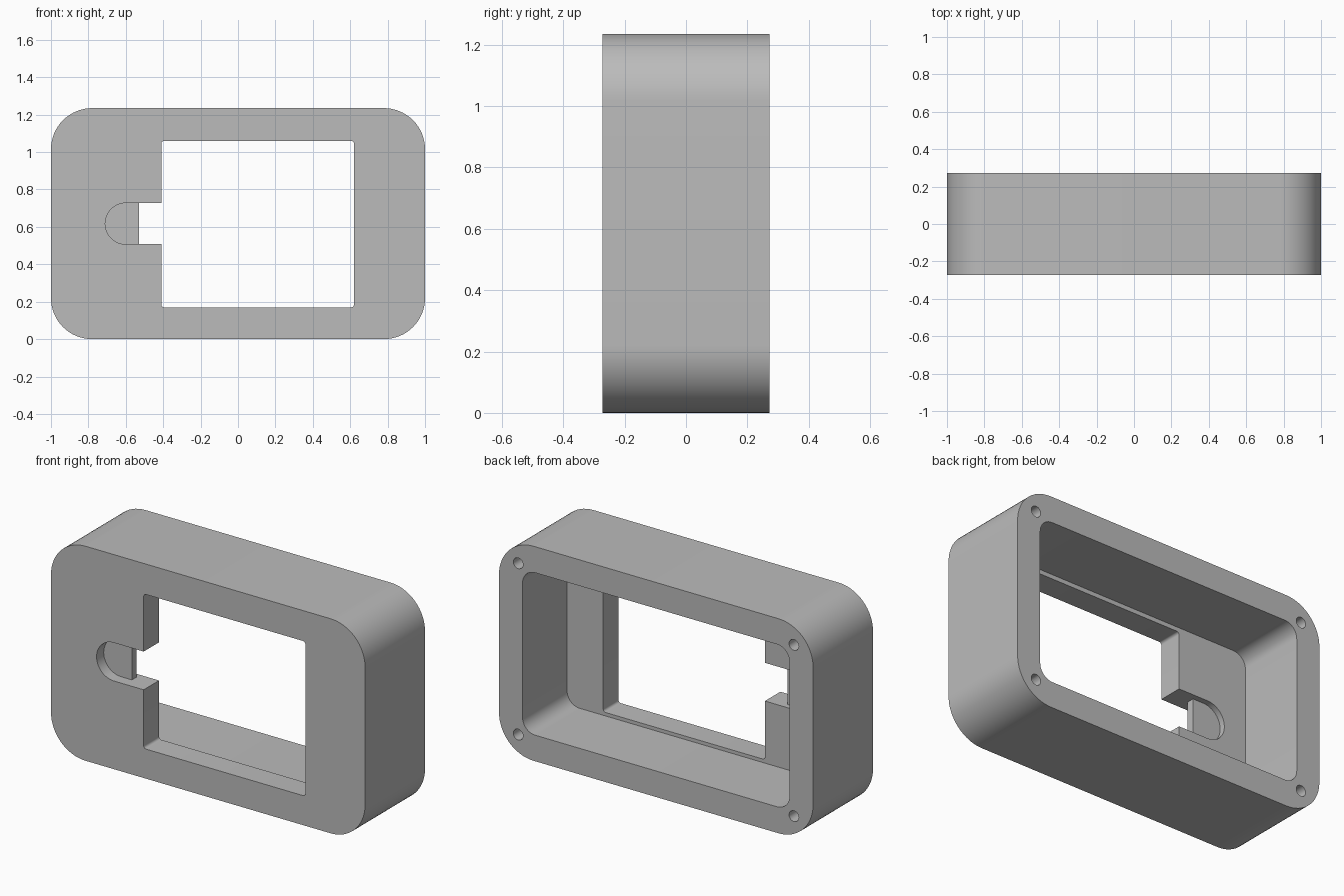
import bpy, bmesh
from math import cos, sin, pi

cube = bpy.data.objects.get("Cube")
if cube:
    bpy.data.objects.remove(cube, do_unlink=True)

FRONT, BACK = -0.2725, 0.2725
MID_Z = 0.6175

grey = bpy.data.materials.new("plain grey")
grey.use_nodes = True
grey.diffuse_color = (0.5, 0.5, 0.5, 1)
grey.node_tree.nodes["Principled BSDF"].inputs["Base Color"].default_value = (0.5, 0.5, 0.5, 1)


def arc(cx, cz, r, start, sweep, steps):
    return [(cx + r * cos(start + sweep * i / steps),
             cz + r * sin(start + sweep * i / steps)) for i in range(steps + 1)]


def rounded_rect(x0, x1, z0, z1, r, steps):
    """Outline of a rectangle with rounded corners, counter-clockwise."""
    centres = [(x1 - r, z1 - r), (x0 + r, z1 - r), (x0 + r, z0 + r), (x1 - r, z0 + r)]
    return [p for k, (cx, cz) in enumerate(centres)
            for p in arc(cx, cz, r, k * pi / 2, pi / 2, steps)]


def prism(name, outline, y0, y1):
    """Extrude an x-z outline from y0 to y1."""
    bm = bmesh.new()
    face = bm.faces.new([bm.verts.new((x, y0, z)) for x, z in outline])
    new = bmesh.ops.extrude_face_region(bm, geom=[face])["geom"]
    bmesh.ops.translate(bm, vec=(0, y1 - y0, 0),
                        verts=[v for v in new if isinstance(v, bmesh.types.BMVert)])
    bmesh.ops.recalc_face_normals(bm, faces=bm.faces)
    mesh = bpy.data.meshes.new(name)
    bm.to_mesh(mesh)
    bm.free()
    mesh.materials.append(grey)
    ob = bpy.data.objects.new(name, mesh)
    bpy.context.collection.objects.link(ob)
    return ob


# Outer shell
case = prism("case_shell", rounded_rect(-1, 1, 0, 2 * MID_Z, 0.22, 16), FRONT, BACK)

cutters = []


def cutter(name, outline, y0, y1):
    ob = prism(name, outline, y0, y1)
    ob.hide_render = True
    cutters.append(ob)


# Cavity open at the back, and the window through the front wall
cutter("cavity_cutter", rounded_rect(-0.85, 0.85, 0.15, 2 * MID_Z - 0.15, 0.08, 10),
       FRONT + 0.14, BACK + 0.1)
cutter("window_cutter", rounded_rect(-0.41, 0.62, 0.17, 1.06, 0.015, 5),
       FRONT - 0.1, FRONT + 0.25)

# Round-ended notch, leaving a thin web between the front and back recesses
R = 0.11
notch = arc(-0.6, MID_Z, R, pi / 2, pi, 24) + [(-0.3, MID_Z - R), (-0.3, MID_Z + R)]
slot = [(-0.53, MID_Z - R), (-0.3, MID_Z - R), (-0.3, MID_Z + R), (-0.53, MID_Z + R)]
cutter("front_recess_cutter", notch, FRONT - 0.1, FRONT + 0.065)
cutter("back_recess_cutter", notch, FRONT + 0.107, FRONT + 0.2)
cutter("notch_slot_cutter", slot, FRONT - 0.08, FRONT + 0.22)

# Blind screw holes in the back corners
for sx in (-1, 1):
    for sz in (-1, 1):
        ring = arc(0.878 * sx, MID_Z + 0.493 * sz, 0.031, 0, 2 * pi, 24)[:-1]
        cutter("screw_hole_cutter", ring, BACK - 0.27, BACK + 0.1)

# Cut everything out of the shell
bpy.ops.object.select_all(action="DESELECT")
bpy.context.view_layer.objects.active = case
case.select_set(True)
for ob in cutters:
    mod = case.modifiers.new(ob.name, "BOOLEAN")
    mod.operation = "DIFFERENCE"
    mod.solver = "EXACT"
    mod.object = ob
    bpy.ops.object.modifier_apply(modifier=mod.name)
for ob in cutters:
    bpy.data.objects.remove(ob, do_unlink=True)

bpy.ops.object.shade_smooth_by_angle(angle=pi / 6)
